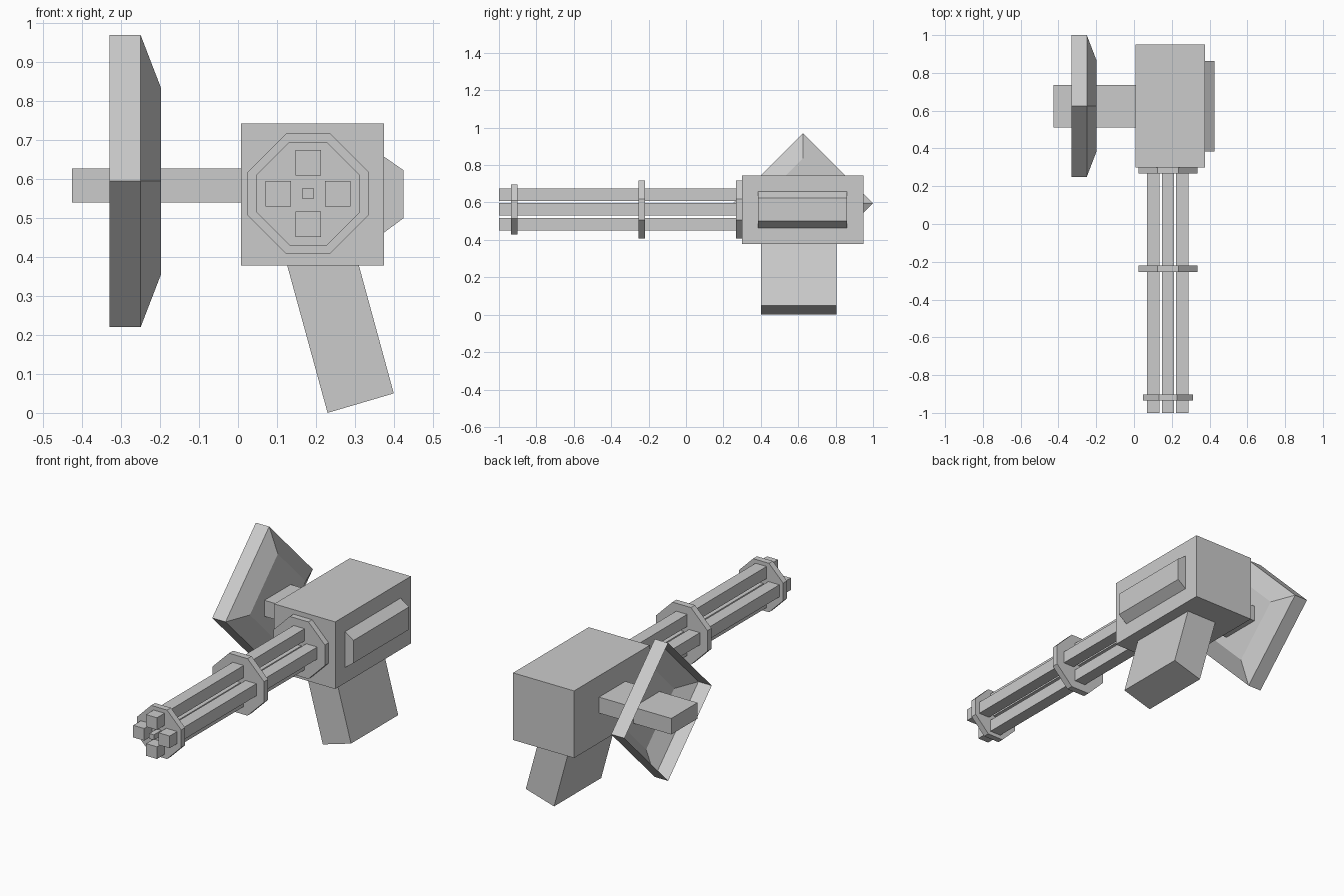
import bpy, bmesh
from mathutils import Vector

if "Cube" in bpy.data.objects:
    bpy.data.objects.remove(bpy.data.objects["Cube"])

grey = bpy.data.materials.new("plain_grey")
grey.use_nodes = True
grey.diffuse_color = (0.6, 0.6, 0.6, 1)
grey.node_tree.nodes["Principled BSDF"].inputs["Base Color"].default_value = (0.6, 0.6, 0.6, 1)


def loft(name, rings, open_start=False):
    """Join equal-length rings of points with quads and cap the ends."""
    bm = bmesh.new()
    loops = [[bm.verts.new(p) for p in ring] for ring in rings]
    n = len(loops[0])
    for a, b in zip(loops, loops[1:]):
        for i in range(n):
            j = (i + 1) % n
            bm.faces.new((a[i], a[j], b[j], b[i]))
    if not open_start:
        bm.faces.new(loops[0][::-1])
    bm.faces.new(loops[-1])
    bmesh.ops.recalc_face_normals(bm, faces=bm.faces)
    mesh = bpy.data.meshes.new(name)
    bm.to_mesh(mesh)
    bm.free()
    mesh.materials.append(grey)
    obj = bpy.data.objects.new(name, mesh)
    bpy.context.collection.objects.link(obj)
    return obj


def prism(name, profile, y0, y1):
    """Extrude an x-z profile along y."""
    return loft(name, [[Vector((x, y, z)) for x, z in profile] for y in (y0, y1)])


def box(name, x, y, z):
    return prism(name, [(x[0], z[0]), (x[1], z[0]), (x[1], z[1]), (x[0], z[1])], *y)


# Housing, side arm, slanted grip and raised side panel
box("housing", (0.008, 0.375), (0.30, 0.95), (0.378, 0.743))
box("side_arm", (-0.426, 0.02), (0.51, 0.735), (0.54, 0.627))
prism("grip", [(0.23, 0.0), (0.40, 0.05), (0.299, 0.42), (0.115, 0.42)], 0.40, 0.805)
prism("side_panel", [(0.37, 0.463), (0.375, 0.463), (0.425, 0.50),
                     (0.425, 0.623), (0.375, 0.658), (0.37, 0.658)], 0.385, 0.862)


# Diamond shield: a hollow dish, open on its outer side
def diamond(x, r):
    return [Vector((x, 0.625 + r * dy, 0.595 + r * dz))
            for dy, dz in ((0, 1), (1, 0), (0, -1), (-1, 0))]


loft("shield", [diamond(-0.33, 0.375), diamond(-0.25, 0.375), diamond(-0.198, 0.24)],
     open_start=True)

# Barrel cluster
CX, CZ = 0.18, 0.563
for name, dx, dz, r in (("top_barrel", 0, 0.079, 0.033), ("bottom_barrel", 0, -0.079, 0.033),
                        ("left_barrel", 0.076, 0, 0.033), ("right_barrel", -0.077, 0, 0.033),
                        ("centre_rod", 0, 0, 0.014)):
    x, z = CX + dx, CZ + dz
    box(name, (x - r, x + r), (-1.0, 0.31), (z - r, z + r))

# Octagonal clamps around the barrels
for name, y0, y1, h in (("rear_clamp", 0.268, 0.302, 0.155), ("middle_clamp", -0.255, -0.22, 0.155),
                        ("front_clamp", -0.935, -0.902, 0.133)):
    c = h * 0.36
    octagon = [(c, h), (h, c), (h, -c), (c, -h), (-c, -h), (-h, -c), (-h, c), (-c, h)]
    prism(name, [(CX + x, CZ + z) for x, z in octagon], y0, y1)
